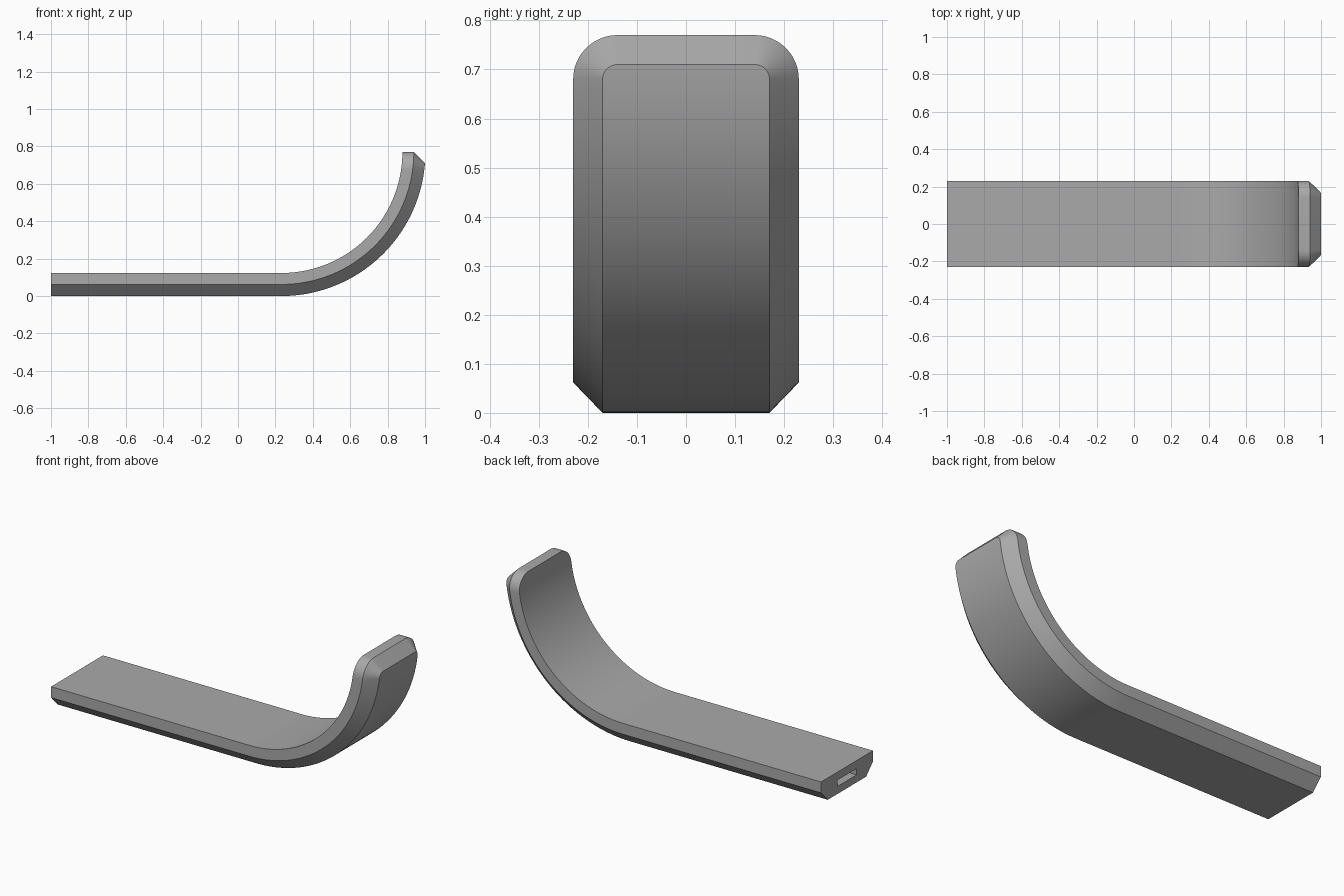
import bpy, bmesh, math

if "Cube" in bpy.data.objects:
    bpy.data.objects.remove(bpy.data.objects["Cube"])

# Single flat colour
grey = bpy.data.materials.new("grey")
grey.use_nodes = True
colour = (0.4, 0.4, 0.4, 1)
grey.diffuse_color = colour
grey.node_tree.nodes["Principled BSDF"].inputs["Base Color"].default_value = colour

LENGTH_END = -1.0
BEND_X, BEND_Z = 0.232, 0.77      # centre of the bend
CORNER_Y, CORNER_H = 0.14, 0.09   # centre of the rounded tip corners
BEND_STEPS, CORNER_STEPS = 48, 12


def edge_line(radius, corner):
    """Edge of one layer, from the square end along the bend to the tip."""
    width = CORNER_Y + corner
    line = [(LENGTH_END, width, BEND_Z - radius)]
    last = math.acos(CORNER_H / radius)
    for i in range(BEND_STEPS + 1):
        t = last * i / BEND_STEPS
        line.append((BEND_X + radius * math.sin(t), width, BEND_Z - radius * math.cos(t)))
    for i in range(1, CORNER_STEPS + 1):
        a = math.pi / 2 * i / CORNER_STEPS
        h = CORNER_H - corner * math.sin(a)
        line.append((BEND_X + math.sqrt(radius ** 2 - h ** 2),
                     CORNER_Y + corner * math.cos(a), BEND_Z - h))
    return line


# Curved strip: upper edge, middle edge and chamfered lower edge, mirrored in y
layers = [edge_line(0.647, 0.09), edge_line(0.708, 0.09), edge_line(0.77, 0.03)]
bm = bmesh.new()
rings = []
for station in zip(*layers):
    left = [bm.verts.new(p) for p in station]
    right = [bm.verts.new((x, -y, z)) for x, y, z in reversed(station)]
    rings.append(left + right)
for a, b in zip(rings, rings[1:]):
    for i in range(6):
        j = (i + 1) % 6
        bm.faces.new((a[i], a[j], b[j], b[i]))
bm.faces.new(rings[0])
tip = rings[-1]
bm.faces.new((tip[0], tip[1], tip[4], tip[5]))
bm.faces.new((tip[1], tip[2], tip[3], tip[4]))
bmesh.ops.recalc_face_normals(bm, faces=bm.faces)
mesh = bpy.data.meshes.new("curved_strip")
bm.to_mesh(mesh)
bm.free()
strip = bpy.data.objects.new("curved_strip", mesh)
bpy.context.collection.objects.link(strip)
mesh.materials.append(grey)

# Slot in the square end
bpy.ops.mesh.primitive_cube_add(size=1, location=(LENGTH_END, 0, 0.06))
cutter = bpy.context.object
cutter.name = "slot_cutter"
cutter.scale = (0.2, 0.17, 0.035)
cutter.hide_render = True
cutter.data.materials.append(grey)
cut = strip.modifiers.new("slot", "BOOLEAN")
cut.operation = "DIFFERENCE"
cut.solver = "EXACT"
cut.object = cutter

bpy.ops.object.select_all(action="DESELECT")
strip.select_set(True)
bpy.context.view_layer.objects.active = strip
bpy.ops.object.modifier_apply(modifier=cut.name)
bpy.data.objects.remove(cutter)
bpy.ops.object.shade_smooth_by_angle(angle=math.radians(30))
